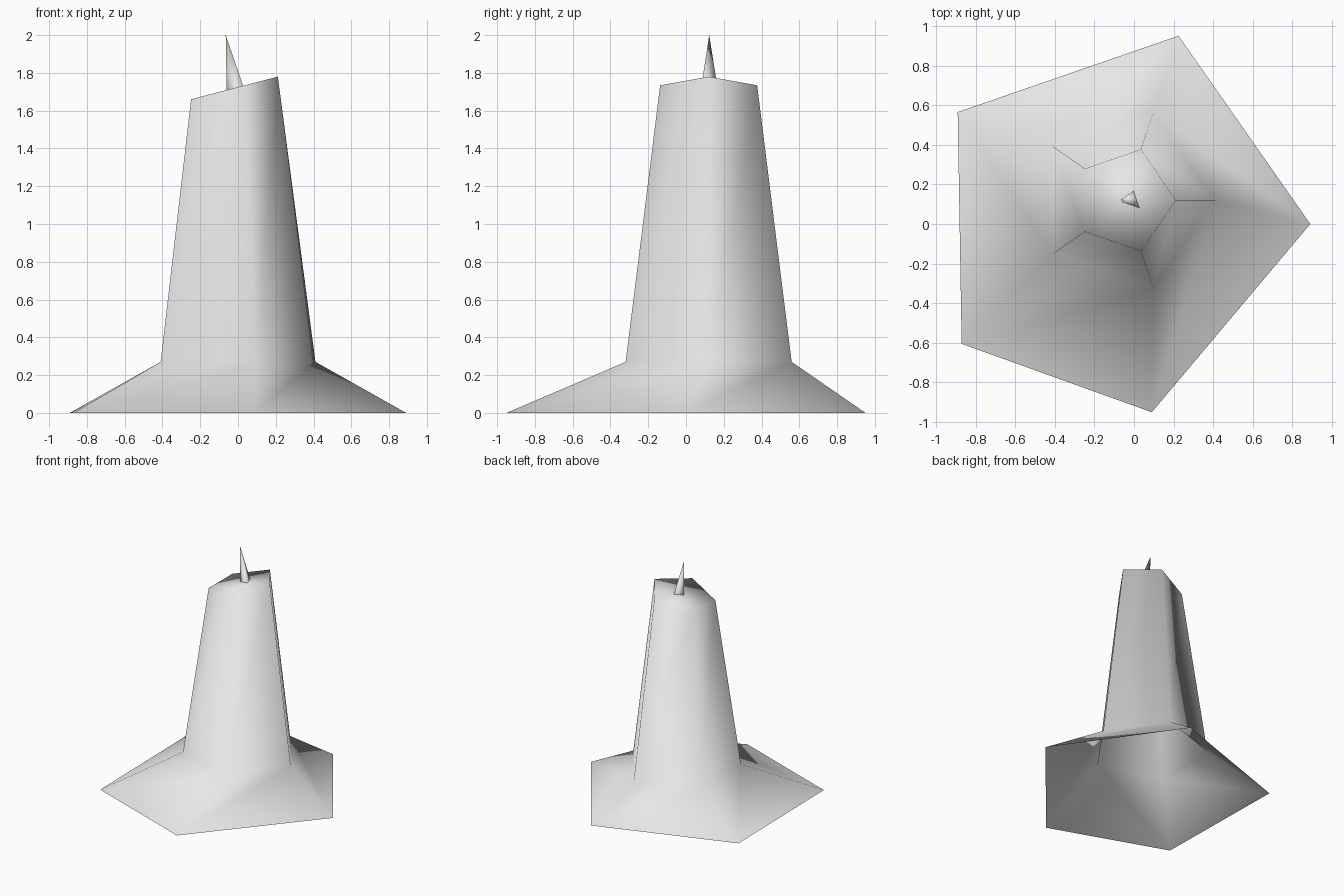
import bpy
import bmesh
from math import cos, sin, tau

cube = bpy.data.objects.get("Cube")
if cube:
    bpy.data.objects.remove(cube, do_unlink=True)

grey = bpy.data.materials.new("plain_grey")
grey.use_nodes = True
grey.diffuse_color = (0.8, 0.8, 0.8, 1)
grey.node_tree.nodes["Principled BSDF"].inputs["Base Color"].default_value = (0.8, 0.8, 0.8, 1)

CENTRE_X, CENTRE_Y = -0.043, 0.12


def top_height(x):
    """Height of the slanted candle top."""
    return 1.725 + 0.26 * x


def pentagon(rx, ry, height):
    """Five points around the candle axis, each at height(x)."""
    ring = []
    for i in range(5):
        x = CENTRE_X + rx * cos(tau * i / 5)
        ring.append((x, CENTRE_Y + ry * sin(tau * i / 5), height(x)))
    return ring


def loft(name, rings, tip=None, cap=False):
    """Skin rings from bottom to top, ending in a tip, a flat cap or a hole."""
    bm = bmesh.new()
    loops = [[bm.verts.new(p) for p in ring] for ring in rings]
    count = len(loops[0])
    for low, high in zip(loops, loops[1:]):
        for i in range(count):
            j = (i + 1) % count
            bm.faces.new((low[i], low[j], high[j], high[i]))
    if cap:
        bm.faces.new(loops[-1])
    if tip:
        apex = bm.verts.new(tip)
        for i in range(count):
            bm.faces.new((loops[-1][i], loops[-1][(i + 1) % count], apex))
    for face in bm.faces:
        face.smooth = True
    mesh = bpy.data.meshes.new(name)
    bm.to_mesh(mesh)
    bm.free()
    mesh.materials.append(grey)
    obj = bpy.data.objects.new(name, mesh)
    bpy.context.collection.objects.link(obj)
    return obj


# Candle: uneven melted foot, tapered column, slanted top, open underside
foot = [(0.89, 0, 0), (0.225, 0.95, 0), (-0.89, 0.565, 0), (-0.87, -0.605, 0), (0.09, -0.95, 0)]
column_base = pentagon(0.453, 0.462, lambda x: 0.27)
column_top = pentagon(0.254, 0.27, top_height)
loft("candle_body", [foot, column_base, column_top], cap=True)

# Wick: thin three-sided spike leaning over
wick_base = [(x, y, top_height(x) - 0.01) for x, y in ((0.03, 0.08), (0, 0.168), (-0.06, 0.11))]
loft("wick", [wick_base], tip=(-0.065, 0.123, 2.0))
